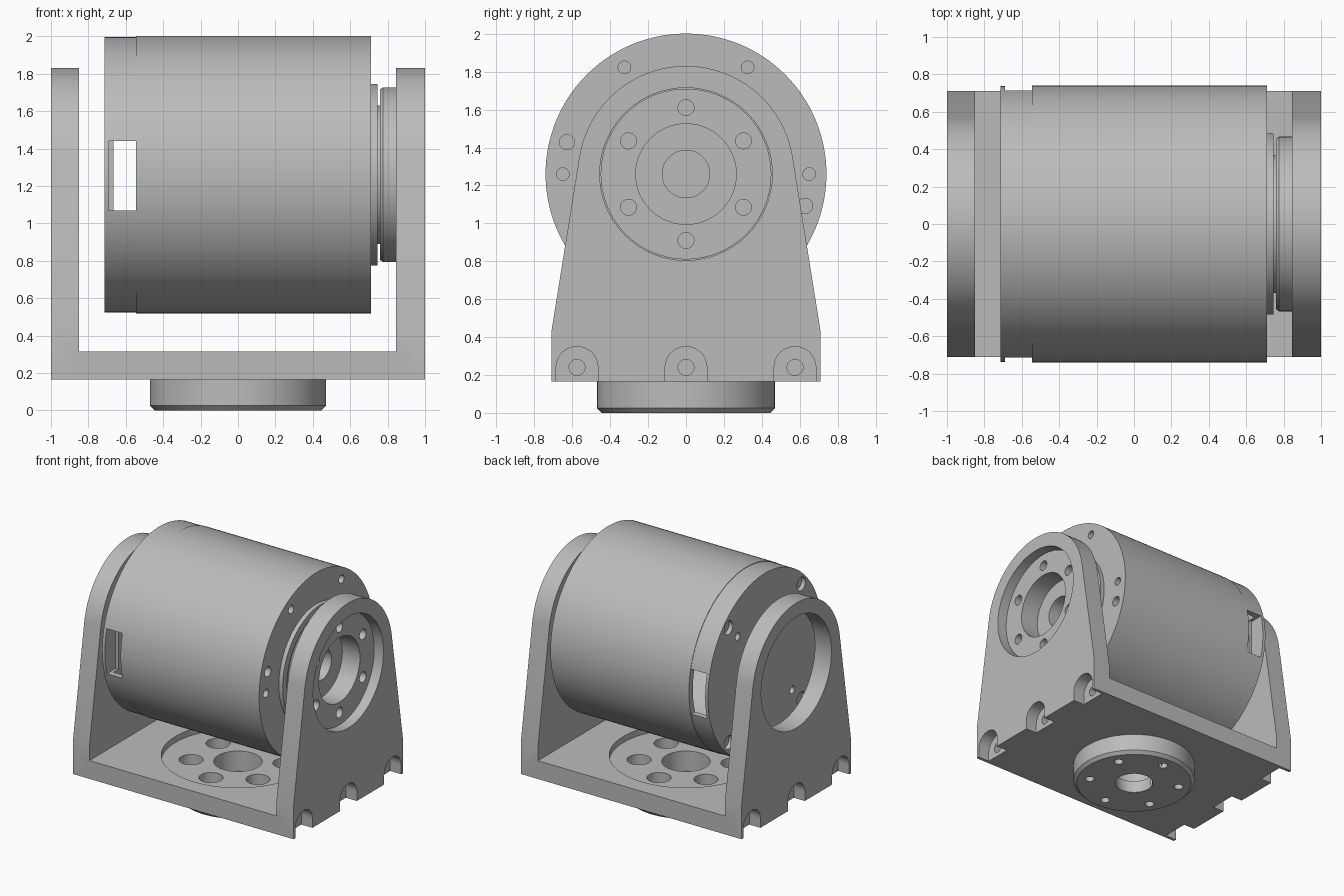
import bpy, bmesh
from math import pi, sin, cos, radians
from mathutils import Matrix, Vector

cube = bpy.data.objects.get("Cube")
if cube:
    bpy.data.objects.remove(cube, do_unlink=True)

AXIS_Z = 1.26      # height of the motor axis
ARM_Y = 0.71       # half depth of the bracket

grey = bpy.data.materials.new("machined_grey")
grey.use_nodes = True
grey.diffuse_color = (0.5, 0.5, 0.5, 1)
grey.node_tree.nodes["Principled BSDF"].inputs["Base Color"].default_value = (0.5, 0.5, 0.5, 1)


def finish(name, bm):
    bmesh.ops.remove_doubles(bm, verts=bm.verts, dist=1e-5)
    bmesh.ops.recalc_face_normals(bm, faces=bm.faces)
    mesh = bpy.data.meshes.new(name)
    bm.to_mesh(mesh)
    bm.free()
    ob = bpy.data.objects.new(name, mesh)
    bpy.context.collection.objects.link(ob)
    return ob


def revolve(name, profile, axis, origin, steps=96):
    """Spin (radius, distance along axis) points into a solid."""
    bm = bmesh.new()
    side = Vector((0, 0, 1)) if axis == 'X' else Vector((1, 0, 0))
    along = Vector((1, 0, 0)) if axis == 'X' else Vector((0, 0, 1))
    verts = [bm.verts.new(side * r + along * h) for r, h in profile]
    edges = [bm.edges.new(pair) for pair in zip(verts, verts[1:])]
    bmesh.ops.spin(bm, geom=verts + edges, cent=(0, 0, 0), axis=along,
                   angle=2 * pi, steps=steps, use_duplicate=False)
    bmesh.ops.transform(bm, matrix=Matrix.Translation(origin), verts=bm.verts)
    return finish(name, bm)


def rod(axis, origin, r, a, b, steps=32):
    return revolve("cutter", [(0, a), (r, a), (r, b), (0, b)], axis, origin, steps)


def prism(name, outline, x0, x1):
    """Extrude a (y, z) outline along x."""
    bm = bmesh.new()
    face = bm.faces.new([bm.verts.new((x0, y, z)) for y, z in outline])
    new = bmesh.ops.extrude_face_region(bm, geom=[face])["geom"]
    bmesh.ops.translate(bm, vec=(x1 - x0, 0, 0),
                        verts=[v for v in new if isinstance(v, bmesh.types.BMVert)])
    return finish(name, bm)


def box(name, x0, x1, y0, y1, z0, z1):
    return prism(name, [(y0, z0), (y1, z0), (y1, z1), (y0, z1)], x0, x1)


def arc(cy, cz, r, start, end, n):
    angles = [radians(start + (end - start) * i / n) for i in range(n + 1)]
    return [(cy + r * cos(a), cz + r * sin(a)) for a in angles]


def combine(target, other, operation='DIFFERENCE'):
    mod = target.modifiers.new("bool", 'BOOLEAN')
    mod.operation, mod.solver, mod.object = operation, 'EXACT', other
    bpy.context.view_layer.objects.active = target
    bpy.ops.object.modifier_apply(modifier=mod.name)
    bpy.data.objects.remove(other, do_unlink=True)


def ring(radius, angles):
    return [(radius * cos(radians(a)), radius * sin(radians(a))) for a in angles]


def dress(ob):
    ob.data.materials.clear()
    ob.data.materials.append(grey)
    bpy.ops.object.select_all(action='DESELECT')
    ob.select_set(True)
    bpy.context.view_layer.objects.active = ob
    bpy.ops.object.shade_smooth_by_angle(angle=radians(30))


SIXTHS = [30 + 60 * k for k in range(6)]
MOTOR = (0, 0, AXIS_Z)

# U-shaped bracket: base plate, two tapered arms and the round foot
bracket = box("bracket", -0.9, 0.9, -ARM_Y, ARM_Y, 0.165, 0.315)
outline = [(-ARM_Y, 0.43), (-ARM_Y, 0.165), (ARM_Y, 0.165), (ARM_Y, 0.43)]
outline += arc(0, AXIS_Z, 0.57, 9, 171, 48)
for x0, x1 in ((-1, -0.85), (0.845, 1)):
    combine(bracket, prism("arm", outline, x0, x1), 'UNION')
foot = revolve("foot", [(0, 0), (0.445, 0), (0.47, 0.025), (0.47, 0.22), (0, 0.22)],
               'Z', (0, 0, 0))
combine(bracket, foot, 'UNION')

# Base recess, centre bore and counterbored bolt holes
combine(bracket, rod('Z', (0, 0, 0), 0.57, 0.265, 0.4, 96))
combine(bracket, rod('Z', (0, 0, 0), 0.18, 0.1, 0.4, 64))
combine(bracket, rod('Z', (0, 0, 0), 0.145, -0.1, 0.2, 64))
for x, y in ring(0.35, SIXTHS):
    combine(bracket, rod('Z', (x, y, 0), 0.09, 0.1, 0.4))
    combine(bracket, rod('Z', (x, y, 0), 0.035, -0.1, 0.2))

# Large bores through both arms
combine(bracket, rod('X', MOTOR, 0.455, -1.2, -0.7, 96))
combine(bracket, rod('X', MOTOR, 0.455, 0.7, 1.2, 96))

# Arched screw notches along the foot of each arm
for s in (-1, 1):
    for y in (-0.575, 0, 0.575):
        arch = [(y - 0.11, 0.1), (y + 0.11, 0.1)] + arc(y, 0.24, 0.11, 0, 180, 20)
        combine(bracket, prism("cutter", arch, s * 0.9, s * 1.1))
        a, b = sorted((s * 0.78, s * 0.95))
        combine(bracket, rod('X', (0, y, 0.24), 0.042, a, b))
dress(bracket)

# Motor body with its shoulder and output hub, turned as one piece
body = revolve("motor_body", [
    (0, -0.715), (0.737, -0.715), (0.737, -0.545), (0.741, -0.545), (0.741, 0.71),
    (0.485, 0.71), (0.485, 0.745), (0.37, 0.745), (0.37, 0.76), (0.455, 0.76),
    (0.467, 0.775), (0.467, 0.844), (0.45, 0.844), (0.45, 0.92), (0.265, 0.92),
    (0.265, 0.76), (0.125, 0.76), (0.125, 0.6), (0, 0.6)], 'X', MOTOR, 128)

# Hollow inside with a window on the front and the back
combine(body, rod('X', MOTOR, 0.69, -0.665, 0.45, 96))
for s in (-1, 1):
    y0, y1 = sorted((s * 0.6, s * 0.9))
    combine(body, box("cutter", -0.69, -0.545, y0, y1, 1.07, 1.44))

# Hub holes, drive-end holes and rear-end holes: (positions, radius, from x, to x)
drills = [
    (ring(0.35, SIXTHS), 0.042, 0.84, 1.0),
    (ring(0.65, range(0, 360, 60)), 0.033, 0.65, 0.8),
    (ring(0.65, (165, 345)), 0.04, 0.65, 0.8),
    (ring(0.665, (45, 135, 225, 315)), 0.055, -0.8, -0.68),
    (ring(0.5, (45, 225)), 0.03, -0.8, -0.68),
]
for spots, r, a, b in drills:
    for y, z in spots:
        combine(body, rod('X', (0, y, AXIS_Z + z), r, a, b))
dress(body)
